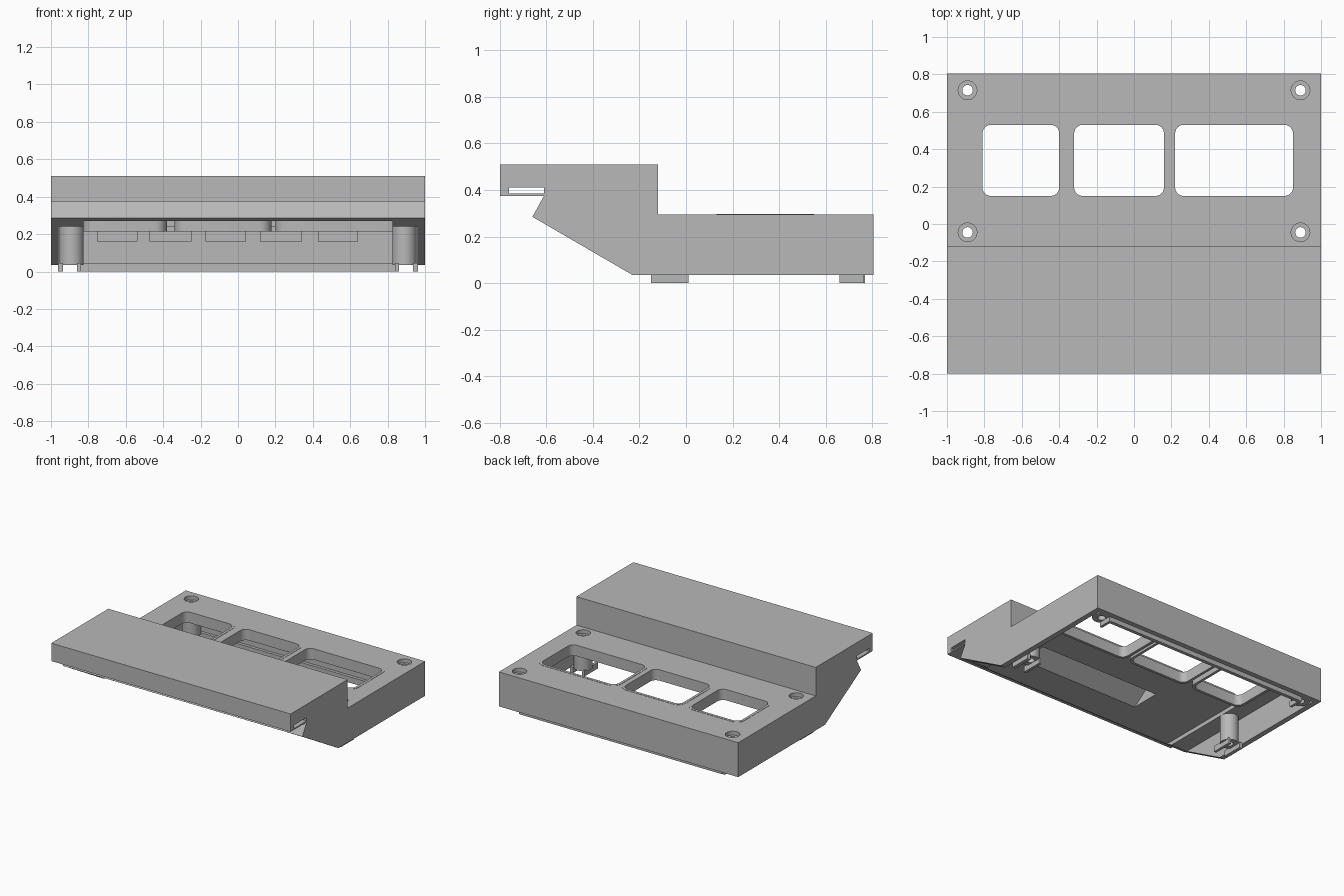
import bpy
import bmesh
import math

cube = bpy.data.objects.get("Cube")
if cube:
    bpy.data.objects.remove(cube, do_unlink=True)

grey = bpy.data.materials.new("plain_grey")
grey.use_nodes = True
grey.diffuse_color = (0.48, 0.48, 0.48, 1)
grey.node_tree.nodes["Principled BSDF"].inputs["Base Color"].default_value = (0.48, 0.48, 0.48, 1)


def finish(name, bm):
    bmesh.ops.recalc_face_normals(bm, faces=bm.faces)
    mesh = bpy.data.meshes.new(name)
    bm.to_mesh(mesh)
    bm.free()
    mesh.materials.append(grey)
    obj = bpy.data.objects.new(name, mesh)
    bpy.context.collection.objects.link(obj)
    return obj


def prism(name, points, axis, lo, hi):
    """Extrude a 2D outline along x or z."""
    bm = bmesh.new()
    place = (lambda p, h: (h, *p)) if axis == "x" else (lambda p, h: (*p, h))
    low = [bm.verts.new(place(p, lo)) for p in points]
    high = [bm.verts.new(place(p, hi)) for p in points]
    bm.faces.new(low)
    bm.faces.new(high)
    n = len(points)
    for i in range(n):
        j = (i + 1) % n
        bm.faces.new((low[i], low[j], high[j], high[i]))
    return finish(name, bm)


def tube(name, outer, inner, lo, hi):
    """Hollow ring between two outlines with equal point counts."""
    bm = bmesh.new()
    loops = [[bm.verts.new((*p, z)) for p in pts]
             for pts, z in ((outer, lo), (outer, hi), (inner, hi), (inner, lo))]
    n = len(outer)
    for k in range(4):
        a, b = loops[k], loops[(k + 1) % 4]
        for i in range(n):
            j = (i + 1) % n
            bm.faces.new((a[i], a[j], b[j], b[i]))
    return finish(name, bm)


def box(name, x0, x1, y0, y1, z0, z1):
    return prism(name, [(x0, y0), (x1, y0), (x1, y1), (x0, y1)], "z", z0, z1)


def circle(x, y, r, n=32):
    return [(x + r * math.cos(math.tau * i / n), y + r * math.sin(math.tau * i / n))
            for i in range(n)]


def rounded(x0, x1, y0, y1, r, grow=0.0):
    pts = []
    corners = ((x1 - r, y1 - r), (x0 + r, y1 - r), (x0 + r, y0 + r), (x1 - r, y0 + r))
    for q, (cx, cy) in enumerate(corners):
        for i in range(7):
            a = math.pi / 2 * (q + i / 6)
            pts.append((cx + (r + grow) * math.cos(a), cy + (r + grow) * math.sin(a)))
    return pts


def cut(target, cutter):
    cutter.hide_render = True
    mod = target.modifiers.new("cut", "BOOLEAN")
    mod.operation = "DIFFERENCE"
    mod.solver = "EXACT"
    mod.object = cutter
    bpy.context.view_layer.objects.active = target
    bpy.ops.object.modifier_apply(modifier=mod.name)
    bpy.data.objects.remove(cutter, do_unlink=True)


def smooth(obj):
    bpy.ops.object.select_all(action="DESELECT")
    obj.select_set(True)
    bpy.context.view_layer.objects.active = obj
    bpy.ops.object.shade_smooth_by_angle(angle=math.radians(30))


# Stepped housing with an overhanging front and a sloped underside
profile = [(-0.8, 0.51), (-0.12, 0.51), (-0.12, 0.295), (0.805, 0.295), (0.805, 0.035),
           (-0.23, 0.035), (-0.66, 0.285), (-0.61, 0.375), (-0.8, 0.375)]
housing = prism("housing", profile, "x", -1, 1)

# Hollow underside, deeper in the middle
cut(housing, box("cavity", -0.96, 0.96, -0.75, 0.765, -0.1, 0.24))
cut(housing, box("deep_cavity", -0.825, 0.825, -0.75, 0.755, -0.1, 0.27))

# Slot running along the overhang
cut(housing, box("slot", -1.1, 1.1, -0.76, -0.61, 0.385, 0.41))

# Sloped pocket in the ceiling
cut(housing, prism("pocket", [(-0.4, 0.26), (-0.16, 0.26), (-0.16, 0.43)], "x", -0.33, 0.68))

# Shallow recesses inside the back wall
for x0, x1 in ((-0.75, -0.54), (-0.47, -0.25), (-0.17, 0.04), (0.12, 0.34), (0.43, 0.64)):
    cut(housing, box("recess", x0, x1, 0.7, 0.775, 0.16, 0.215))

# Windows with hanging rims
for name, x0, x1 in (("left", 0.22, 0.85), ("middle", -0.32, 0.16), ("right", -0.81, -0.4)):
    edge = (x0, x1, 0.15, 0.53, 0.045)
    cut(housing, prism("window", rounded(*edge, grow=0.006), "z", 0.1, 0.4))
    smooth(tube(name + "_window_rim", rounded(*edge, grow=0.02), rounded(*edge),
                0.215, 0.297))

# Screw posts below counterbored holes
for side, sx in (("left", 1), ("right", -1)):
    for end, y in (("front", -0.045), ("back", 0.715)):
        x = 0.89 * sx
        cut(housing, prism("bore", circle(x, y, 0.05), "z", 0.1, 0.4))
        smooth(tube(f"{side}_{end}_screw_post", circle(x, y, 0.065), circle(x, y, 0.028),
                    0.035, 0.265))
    # Small locating tabs beside the posts
    for part, a, b, y0, y1 in (("front_outer", 0.935, 0.962, -0.15, 0.01),
                               ("front_inner", 0.84, 0.86, -0.15, 0.01),
                               ("back_inner", 0.84, 0.86, 0.66, 0.765)):
        box(f"{side}_{part}_tab", *sorted((a * sx, b * sx)), y0, y1, 0, 0.045)

# Tongue along the back wall
box("back_tongue", -0.84, 0.84, 0.742, 0.768, 0, 0.045)

smooth(housing)
